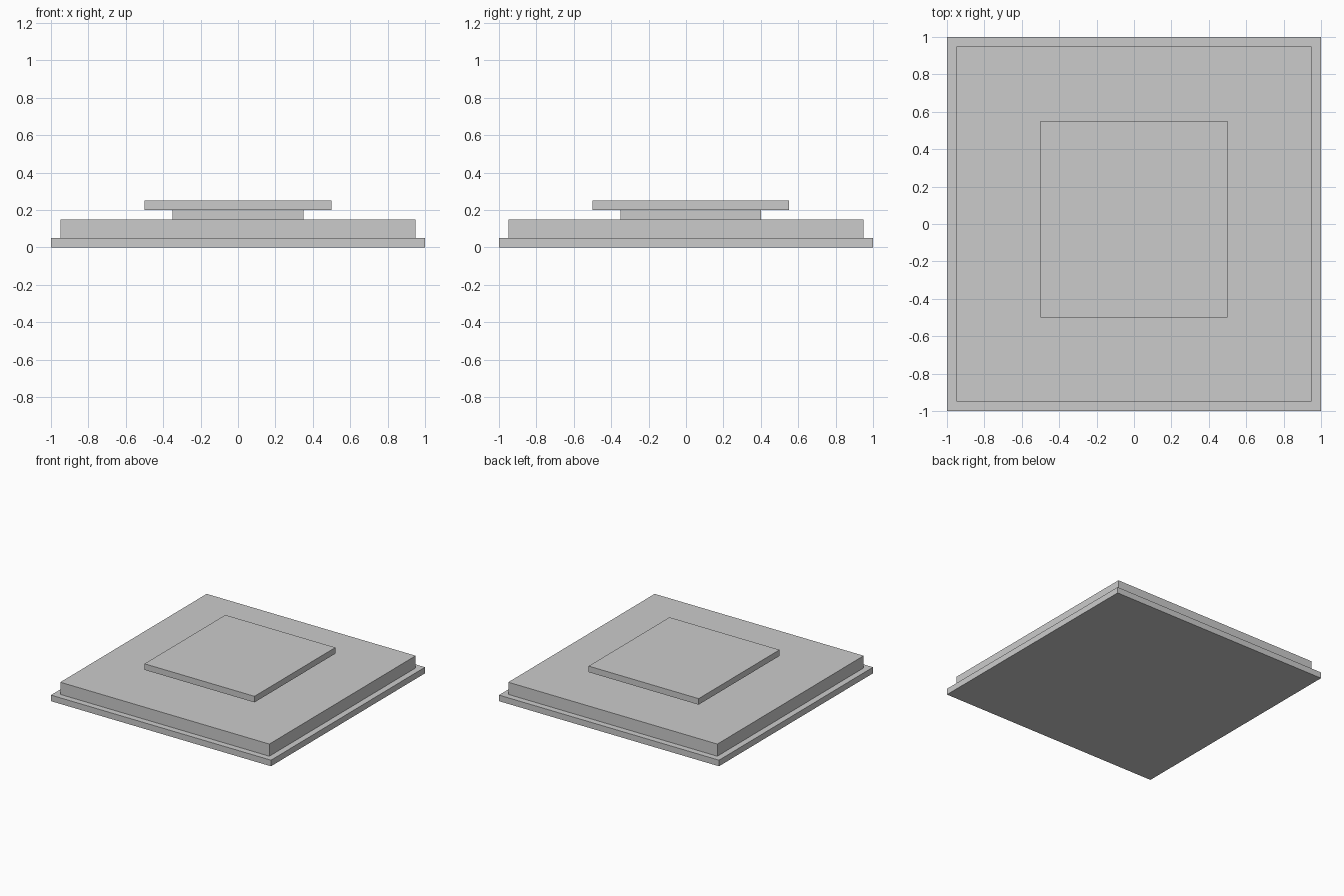
import bpy

if "Cube" in bpy.data.objects:
    bpy.data.objects.remove(bpy.data.objects["Cube"])


def slab(name, x, y, z):
    """Box spanning the given (min, max) ranges."""
    bpy.ops.mesh.primitive_cube_add(size=1)
    ob = bpy.context.object
    ob.name = name
    ranges = (x, y, z)
    for v in ob.data.vertices:
        v.co = [lo if c < 0 else hi for c, (lo, hi) in zip(v.co, ranges)]
    return ob


# Stepped base
slab("base_plate", (-1, 1), (-1, 1), (0, 0.05))
slab("body_slab", (-0.95, 0.95), (-0.95, 0.95), (0.05, 0.15))

# Raised cap on a narrower neck, both slightly longer towards the back
slab("neck", (-0.35, 0.35), (-0.35, 0.40), (0.15, 0.20))
slab("cap_plate", (-0.50, 0.50), (-0.50, 0.55), (0.20, 0.25))
